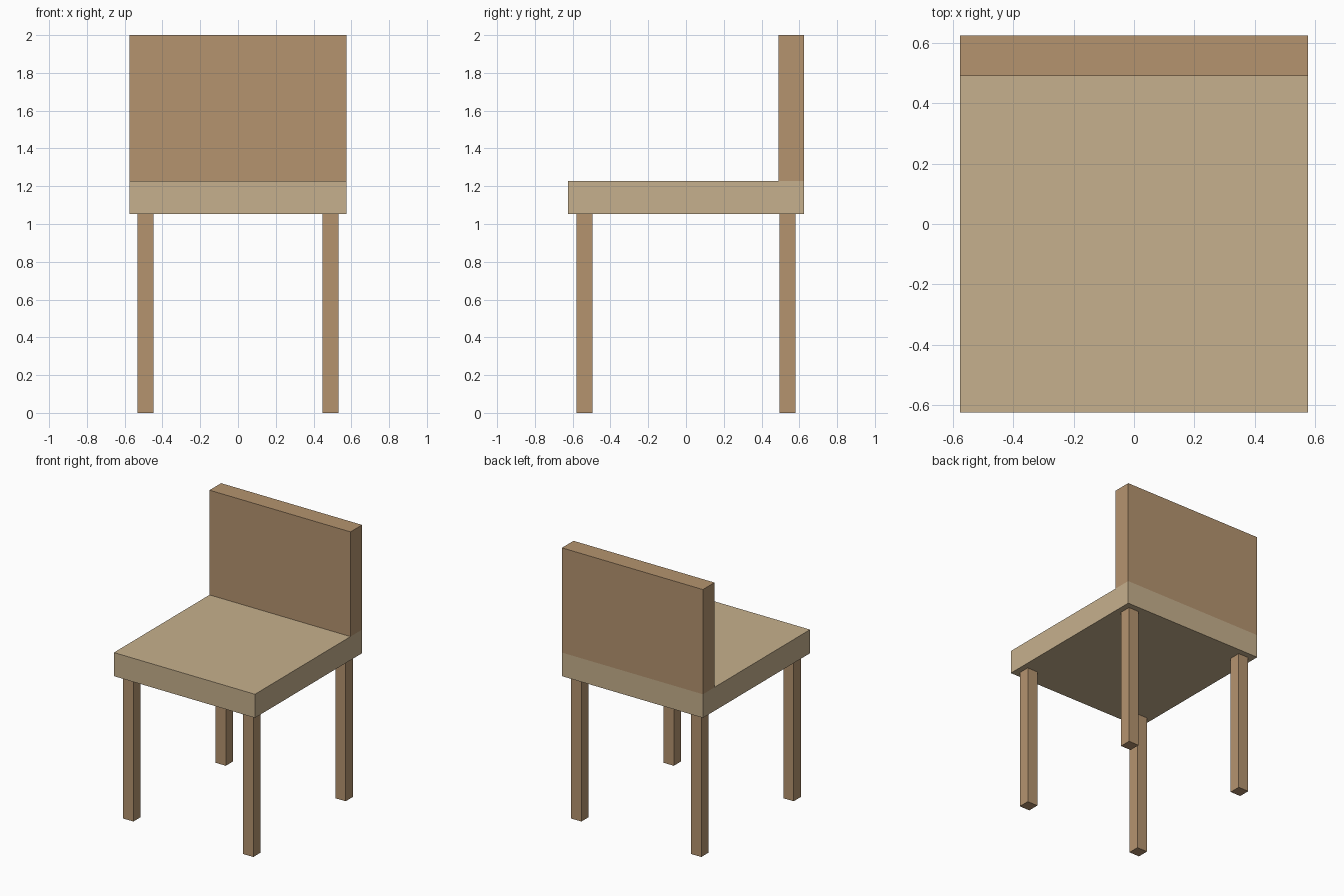
import bpy

if "Cube" in bpy.data.objects:
    bpy.data.objects.remove(bpy.data.objects["Cube"])


def material(name, color):
    mat = bpy.data.materials.new(name)
    mat.diffuse_color = (*color, 1)
    mat.use_nodes = True
    mat.node_tree.nodes["Principled BSDF"].inputs["Base Color"].default_value = mat.diffuse_color
    return mat


def box(name, low, high, mat):
    center = [(a + b) / 2 for a, b in zip(low, high)]
    size = [b - a for a, b in zip(low, high)]
    bpy.ops.mesh.primitive_cube_add(size=1, location=center)
    obj = bpy.context.object
    obj.name = name
    obj.scale = size
    bpy.ops.object.transform_apply(location=False, rotation=False, scale=True)
    obj.data.materials.append(mat)
    return obj


dark_wood = material("dark_wood", (0.46, 0.296, 0.159))
light_wood = material("light_wood", (0.565, 0.434, 0.266))

HALF_X, HALF_Y = 0.575, 0.624
SEAT_BOTTOM, SEAT_TOP = 1.054, 1.228

# Seat slab
box("seat", (-HALF_X, -HALF_Y, SEAT_BOTTOM), (HALF_X, HALF_Y, SEAT_TOP), light_wood)

# Backrest standing on the rear edge of the seat
box("backrest", (-HALF_X, 0.489, SEAT_TOP), (HALF_X, HALF_Y, 2), dark_wood)

# Four square legs, set in from the corners
LEG_X, LEG_Y, LEG_HALF = 0.489, 0.538, 0.0425
for depth, sy in (("front", -1), ("back", 1)):
    for side, sx in (("left", -1), ("right", 1)):
        x, y = sx * LEG_X, sy * LEG_Y
        box(f"{depth}_{side}_leg",
            (x - LEG_HALF, y - LEG_HALF, 0),
            (x + LEG_HALF, y + LEG_HALF, SEAT_BOTTOM), dark_wood)
